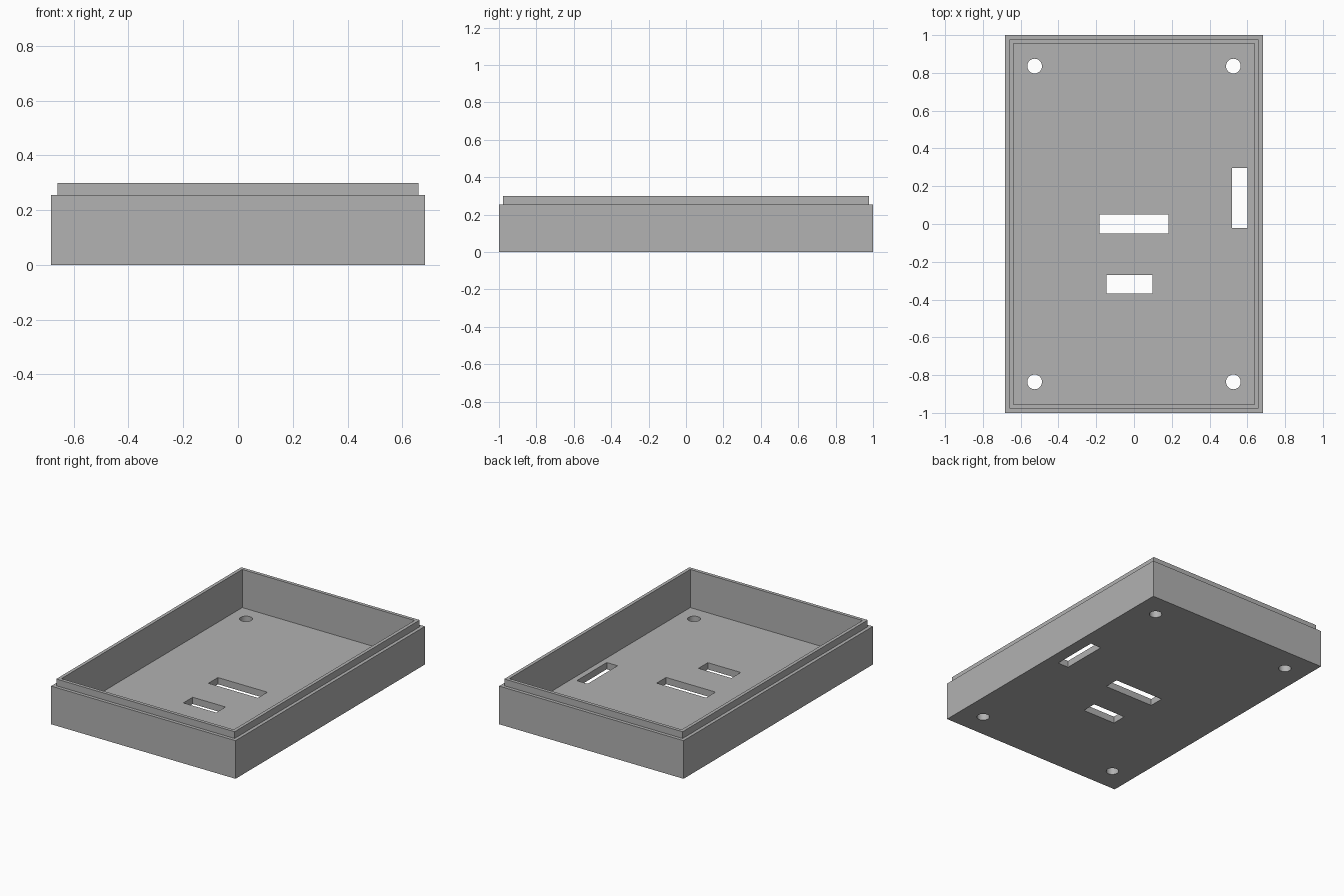
import bpy
import bmesh
import math

cube = bpy.data.objects.get("Cube")
if cube:
    bpy.data.objects.remove(cube, do_unlink=True)

HALF_X, HALF_Y = 0.682, 1.0
RIM_Z, LIP_Z, FLOOR_Z = 0.255, 0.3, 0.045
LIP_INSET, WALL = 0.0225, 0.045

grey = bpy.data.materials.new("matte grey")
grey.use_nodes = True
colour = (0.445, 0.445, 0.445, 1)
grey.diffuse_color = colour
grey.node_tree.nodes["Principled BSDF"].inputs["Base Color"].default_value = colour


def add_object(name, bm):
    bmesh.ops.recalc_face_normals(bm, faces=bm.faces)
    mesh = bpy.data.meshes.new(name)
    bm.to_mesh(mesh)
    bm.free()
    mesh.materials.append(grey)
    obj = bpy.data.objects.new(name, mesh)
    bpy.context.collection.objects.link(obj)
    return obj


# Open tray: rectangular rings from the base, over the stepped lip, to the floor
bm = bmesh.new()
rings = []
for inset, z in [(0, 0), (0, RIM_Z), (LIP_INSET, RIM_Z), (LIP_INSET, LIP_Z),
                 (WALL, LIP_Z), (WALL, FLOOR_Z)]:
    x, y = HALF_X - inset, HALF_Y - inset
    rings.append([bm.verts.new((sx * x, sy * y, z))
                  for sx, sy in [(-1, -1), (1, -1), (1, 1), (-1, 1)]])
for low, high in zip(rings, rings[1:]):
    for i in range(4):
        j = (i + 1) % 4
        bm.faces.new((low[i], low[j], high[j], high[i]))
bm.faces.new(rings[0][::-1])
bm.faces.new(rings[-1])
tray = add_object("enclosure_tray", bm)

# Cutters for the floor: three rectangular slots and four corner screw holes
bm = bmesh.new()
for x0, x1, y0, y1 in [(-0.183, 0.183, -0.051, 0.049),
                       (-0.146, 0.097, -0.369, -0.27),
                       (0.52, 0.6, -0.02, 0.297)]:
    slot = bmesh.ops.create_cube(bm, size=1)["verts"]
    bmesh.ops.scale(bm, vec=(x1 - x0, y1 - y0, 0.2), verts=slot)
    bmesh.ops.translate(bm, vec=((x0 + x1) / 2, (y0 + y1) / 2, 0), verts=slot)
for sx in (-1, 1):
    for sy in (-1, 1):
        hole = bmesh.ops.create_cone(bm, cap_ends=True, segments=32, radius1=0.039,
                                     radius2=0.039, depth=0.2)["verts"]
        bmesh.ops.translate(bm, vec=(sx * 0.526, sy * 0.836, 0), verts=hole)
cutter = add_object("floor_cutter", bm)
cutter.hide_render = True

# Cut the openings, then drop the cutter
cut = tray.modifiers.new("floor openings", "BOOLEAN")
cut.operation = "DIFFERENCE"
cut.solver = "EXACT"
cut.object = cutter
bpy.ops.object.select_all(action="DESELECT")
tray.select_set(True)
bpy.context.view_layer.objects.active = tray
bpy.ops.object.modifier_apply(modifier=cut.name)
bpy.data.objects.remove(cutter, do_unlink=True)
bpy.ops.object.shade_smooth_by_angle(angle=math.radians(30))
